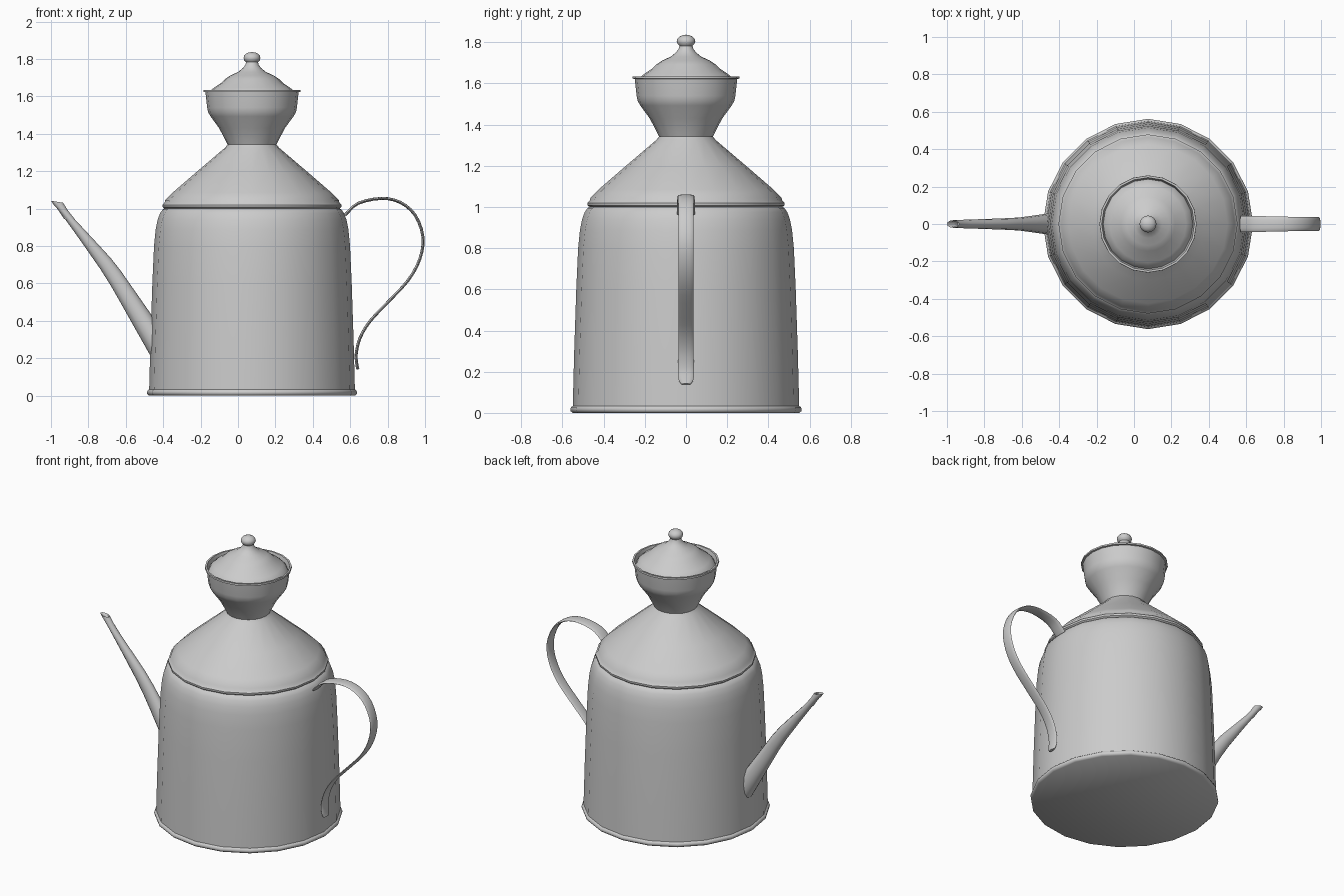
import bpy, bmesh, math
from mathutils import Vector

if "Cube" in bpy.data.objects:
    bpy.data.objects.remove(bpy.data.objects["Cube"])

AXIS_X = 0.075  # centre line of the round body
SIDES = 20


def make_object(name, rings, caps=(False, False), angle=40):
    """Skin a list of closed rings; a one-point ring becomes a pole."""
    bm = bmesh.new()
    loops = [[bm.verts.new(p) for p in ring] for ring in rings]
    for a, b in zip(loops, loops[1:]):
        n = max(len(a), len(b))
        for i in range(n):
            j = (i + 1) % n
            if len(a) == 1:
                bm.faces.new((a[0], b[j], b[i]))
            elif len(b) == 1:
                bm.faces.new((a[i], a[j], b[0]))
            else:
                bm.faces.new((a[i], a[j], b[j], b[i]))
    for flag, loop in zip(caps, (loops[0], loops[-1])):
        if flag:
            bm.faces.new(loop)
    bmesh.ops.recalc_face_normals(bm, faces=bm.faces)
    mesh = bpy.data.meshes.new(name)
    bm.to_mesh(mesh)
    bm.free()
    ob = bpy.data.objects.new(name, mesh)
    bpy.context.collection.objects.link(ob)
    bpy.ops.object.select_all(action='DESELECT')
    ob.select_set(True)
    bpy.context.view_layer.objects.active = ob
    bpy.ops.object.shade_smooth_by_angle(angle=math.radians(angle))
    return ob


def lathe(name, profile, caps=(False, False)):
    rings = []
    for r, z in profile:
        n = SIDES if r > 0 else 1
        rings.append([(AXIS_X + r * math.cos(math.tau * i / n),
                       r * math.sin(math.tau * i / n), z) for i in range(n)])
    return make_object(name, rings, caps)


def smooth_path(pts, steps):
    """Catmull-Rom through points of any dimension."""
    pts = [Vector(p) for p in pts]
    ext = [2 * pts[0] - pts[1]] + pts + [2 * pts[-1] - pts[-2]]
    out = []
    for a, b, c, d in zip(ext, ext[1:], ext[2:], ext[3:]):
        for s in range(steps):
            t = s / steps
            out.append(0.5 * (2 * b + (c - a) * t + (2 * a - 5 * b + 4 * c - d) * t * t
                              + (3 * b - a - 3 * c + d) * t ** 3))
    return out + [pts[-1]]


def oval(low, high, half_y, n=12):
    """Ellipse in a plane containing y, spanning two points in x-z."""
    c, h = (low + high) / 2, (low - high) / 2
    return [(c.x + h.x * math.cos(a), half_y * math.sin(a), c.y + h.y * math.cos(a))
            for a in (math.tau * i / n for i in range(n))]


# Body: base bead, tapering wall, rounded shoulder
lathe("body", [(0.55, 0.0), (0.56, 0.008), (0.562, 0.018), (0.558, 0.028), (0.55, 0.033),
               (0.543, 0.3), (0.533, 0.6), (0.524, 0.8), (0.515, 0.89), (0.505, 0.94),
               (0.492, 0.975), (0.478, 0.995), (0.468, 1.0)], caps=(True, False))

# Conical top, waist and flared cup with a thin rim
lathe("cone_and_cup", [(0.468, 1.0), (0.478, 1.008), (0.479, 1.02), (0.468, 1.03),
                       (0.464, 1.045), (0.425, 1.085), (0.3, 1.193), (0.145, 1.325),
                       (0.131, 1.342), (0.142, 1.365), (0.176, 1.43), (0.222, 1.493),
                       (0.235, 1.515), (0.24, 1.54), (0.249, 1.622), (0.26, 1.624),
                       (0.259, 1.635), (0.248, 1.635), (0.238, 1.595), (0.228, 1.53)])

# Lid with its knob
knob = [(0.045 * math.sin(a), 1.805 - 0.032 * math.cos(a))
        for a in (math.pi * k / 8 for k in range(2, 8))]
lathe("lid", [(0.24, 1.602), (0.228, 1.625), (0.205, 1.645), (0.165, 1.672), (0.145, 1.692),
              (0.115, 1.712), (0.075, 1.73), (0.05, 1.75), (0.036, 1.768)]
      + knob + [(0, 1.837)])

# Spout: lower edge x, z, upper edge x, z, half width
spout = smooth_path([(-0.42, 0.14, -0.41, 0.36, 0.062),
                     (-0.475, 0.225, -0.465, 0.435, 0.055),
                     (-0.63, 0.5, -0.58, 0.6, 0.036),
                     (-0.735, 0.675, -0.68, 0.735, 0.03),
                     (-0.94, 0.965, -0.87, 0.94, 0.023),
                     (-0.985, 1.02, -0.925, 1.015, 0.021),
                     (-1.0, 1.042, -0.935, 1.031, 0.02)], 2)
# Short inner wall closes off the mouth
spout += [Vector((-0.99, 1.036, -0.942, 1.028, 0.015)),
          Vector((-0.93, 0.945, -0.885, 0.93, 0.015))]
make_object("spout", [oval(Vector(s[0:2]), Vector(s[2:4]), s[4]) for s in spout],
            caps=(False, True), angle=50)

# Strap handle: path x, z and half width
path = smooth_path([(0.572, 0.965, 0.044), (0.642, 1.028, 0.043), (0.765, 1.054, 0.04),
                    (0.866, 1.034, 0.038), (0.947, 0.965, 0.037), (0.989, 0.848, 0.037),
                    (0.972, 0.73, 0.037), (0.91, 0.617, 0.037), (0.802, 0.5, 0.037),
                    (0.706, 0.398, 0.037), (0.652, 0.307, 0.037), (0.632, 0.222, 0.038),
                    (0.636, 0.165, 0.037), (0.641, 0.14, 0.024)], 3)
rings = []
for i, p in enumerate(path):
    t = path[min(i + 1, len(path) - 1)] - path[max(i - 1, 0)]
    nrm = Vector((-t.y, t.x)).normalized() * 0.008
    c = Vector((p.x, p.y))
    rings.append(oval(c - nrm, c + nrm, p.z, 12))
make_object("handle", rings, caps=(True, True), angle=60)
